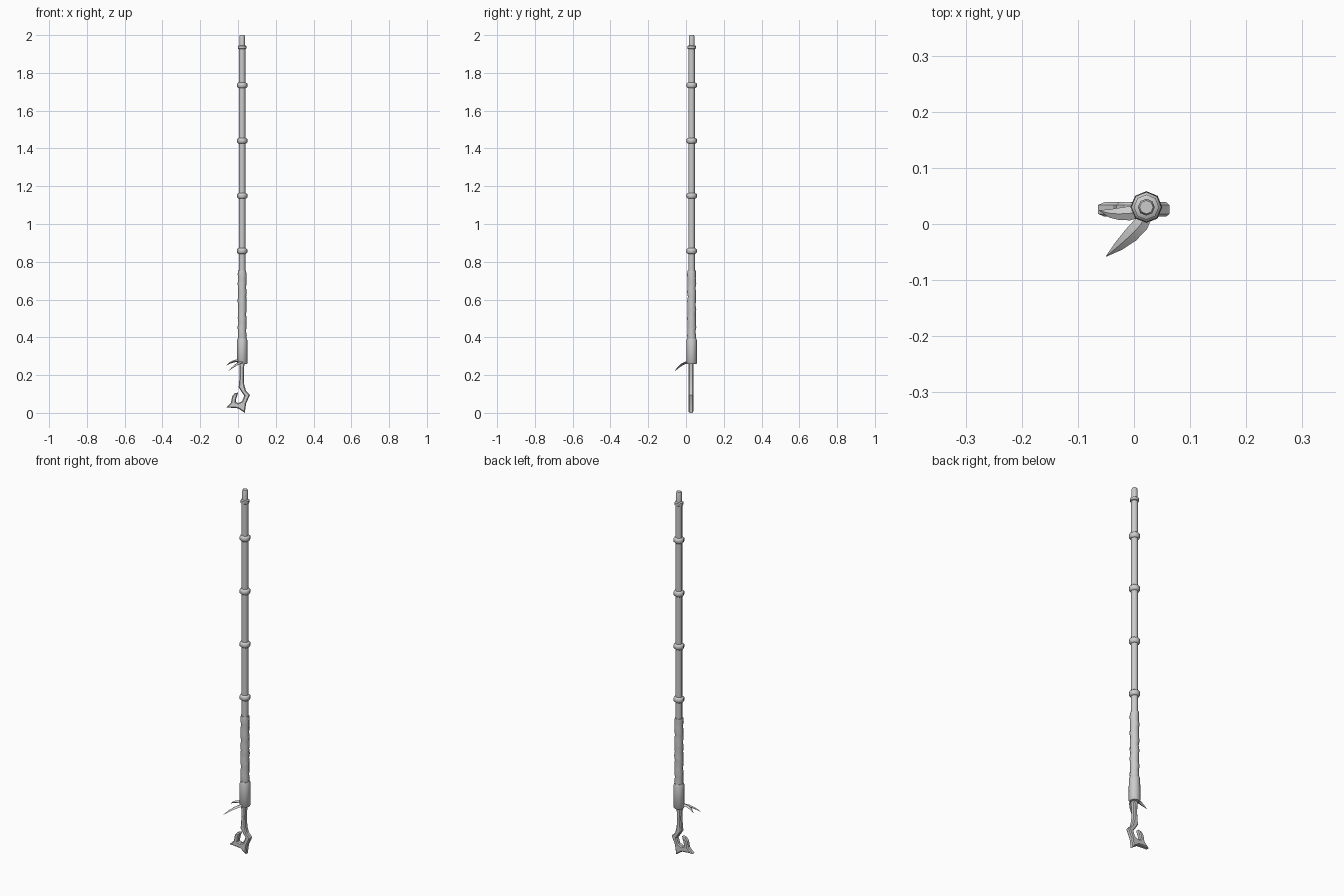
import bpy, bmesh, math
from mathutils import Vector

if "Cube" in bpy.data.objects:
    bpy.data.objects.remove(bpy.data.objects["Cube"])

CX, CY, SIDES = 0.022, 0.03, 8


def finish(name, bm, angle=35):
    bmesh.ops.recalc_face_normals(bm, faces=bm.faces)
    me = bpy.data.meshes.new(name)
    bm.to_mesh(me)
    bm.free()
    ob = bpy.data.objects.new(name, me)
    bpy.context.collection.objects.link(ob)
    bpy.ops.object.select_all(action='DESELECT')
    bpy.context.view_layer.objects.active = ob
    ob.select_set(True)
    bpy.ops.object.shade_smooth_by_angle(angle=math.radians(angle))
    return ob


def loft(name, sections, angle=35):
    """Skin a list of closed point rings and cap both ends."""
    bm = bmesh.new()
    rings = [[bm.verts.new(p) for p in s] for s in sections]
    n = len(rings[0])
    for a, b in zip(rings, rings[1:]):
        for i in range(n):
            j = (i + 1) % n
            bm.faces.new((a[i], a[j], b[j], b[i]))
    bm.faces.new(rings[0])
    bm.faces.new(rings[-1])
    return finish(name, bm, angle)


def ring(r, z, wobble=0.0, phase=0.0):
    pts = []
    for i in range(SIDES):
        a = math.pi / 2 + 2 * math.pi * i / SIDES
        rr = r + wobble * math.sin(a + phase)
        pts.append((CX + rr * math.cos(a), CY + rr * math.sin(a), z))
    return pts


def lathe(name, profile):
    return loft(name, [ring(r, z) for r, z in profile], 50)


# Shaft and narrow tip
lathe("shaft", [(0.0175, 0.70), (0.0175, 1.935)])
lathe("shaft_tip", [(0.015, 1.93), (0.015, 1.993), (0.012, 2.0)])

# Collars along the shaft
for z, r, h in [(0.857, 0.027, 0.015), (1.149, 0.027, 0.015), (1.441, 0.027, 0.015),
                (1.734, 0.027, 0.015), (1.935, 0.0225, 0.011)]:
    lathe("collar", [(r - 0.007, z - h), (r, z - h * 0.6), (r, z + h * 0.6), (r - 0.007, z + h)])

# Wrapped grip: gently uneven turns
turns = 16
grip = [ring(0.0222 + (0.0012 if k % 2 else -0.0008), 0.385 + 0.37 * k / turns,
             0.0013, k * 1.9) for k in range(turns + 1)]
loft("wrapped_grip", grip, 50)

# Socket at the lower end of the grip
lathe("socket", [(0.024, 0.258), (0.0285, 0.264), (0.0275, 0.385), (0.024, 0.395)])

# Flat stem with a curled hook, drawn in the front plane
outline = [(0.006, 0.27), (0.009, 0.20), (0.005, 0.15), (0.003, 0.135), (0.016, 0.115),
           (0.033, 0.09), (0.022, 0.062), (0.002, 0.052), (-0.012, 0.058),
           (-0.009, 0.078), (0.001, 0.108), (-0.018, 0.104), (-0.031, 0.088),
           (-0.037, 0.055), (-0.064, 0.028), (-0.03, 0.027), (0.0, 0.024),
           (0.036, 0.0), (0.043, 0.05), (0.063, 0.095), (0.042, 0.118),
           (0.033, 0.15), (0.031, 0.20), (0.034, 0.27)]
bm = bmesh.new()
face = bm.faces.new([bm.verts.new((x, 0.013, z)) for x, z in outline])
out = bmesh.ops.extrude_face_region(bm, geom=[face])
moved = [v for v in out["geom"] if isinstance(v, bmesh.types.BMVert)]
bmesh.ops.translate(bm, verts=moved, vec=(0, 0.026, 0))
bmesh.ops.recalc_face_normals(bm, faces=bm.faces)
rims = [e for e in bm.edges if abs(e.verts[0].co.y - e.verts[1].co.y) < 1e-5]
bmesh.ops.bevel(bm, geom=rims, offset=0.005, segments=1, affect='EDGES', clamp_overlap=True)
finish("hook", bm, 25)


def leaf(name, path, widths, thick):
    """Curved pointed blade with a diamond cross-section."""
    pts = [Vector(p) for p in path]
    sections = []
    for i, p in enumerate(pts):
        t = (pts[min(i + 1, len(pts) - 1)] - pts[max(i - 1, 0)]).normalized()
        side = t.cross(Vector((0, 0, 1))).normalized()
        up = side.cross(t)
        w, h = widths[i] / 2, widths[i] / max(widths) * thick / 2
        sections.append([p + side * w, p + up * h, p - side * w, p - up * h])
    return loft(name, sections, 30)


# Two leaf-shaped spurs under the socket
leaf("front_spur", [(0.022, 0.016, 0.268), (0.012, -0.001, 0.266), (-0.006, -0.020, 0.257),
                    (-0.027, -0.039, 0.242), (-0.05, -0.058, 0.222)],
     [0.022, 0.028, 0.027, 0.018, 0.001], 0.013)
leaf("side_spur", [(0.01, 0.022, 0.274), (-0.008, 0.019, 0.276), (-0.026, 0.018, 0.272),
                   (-0.043, 0.019, 0.264), (-0.062, 0.024, 0.25)],
     [0.02, 0.025, 0.022, 0.015, 0.001], 0.013)
